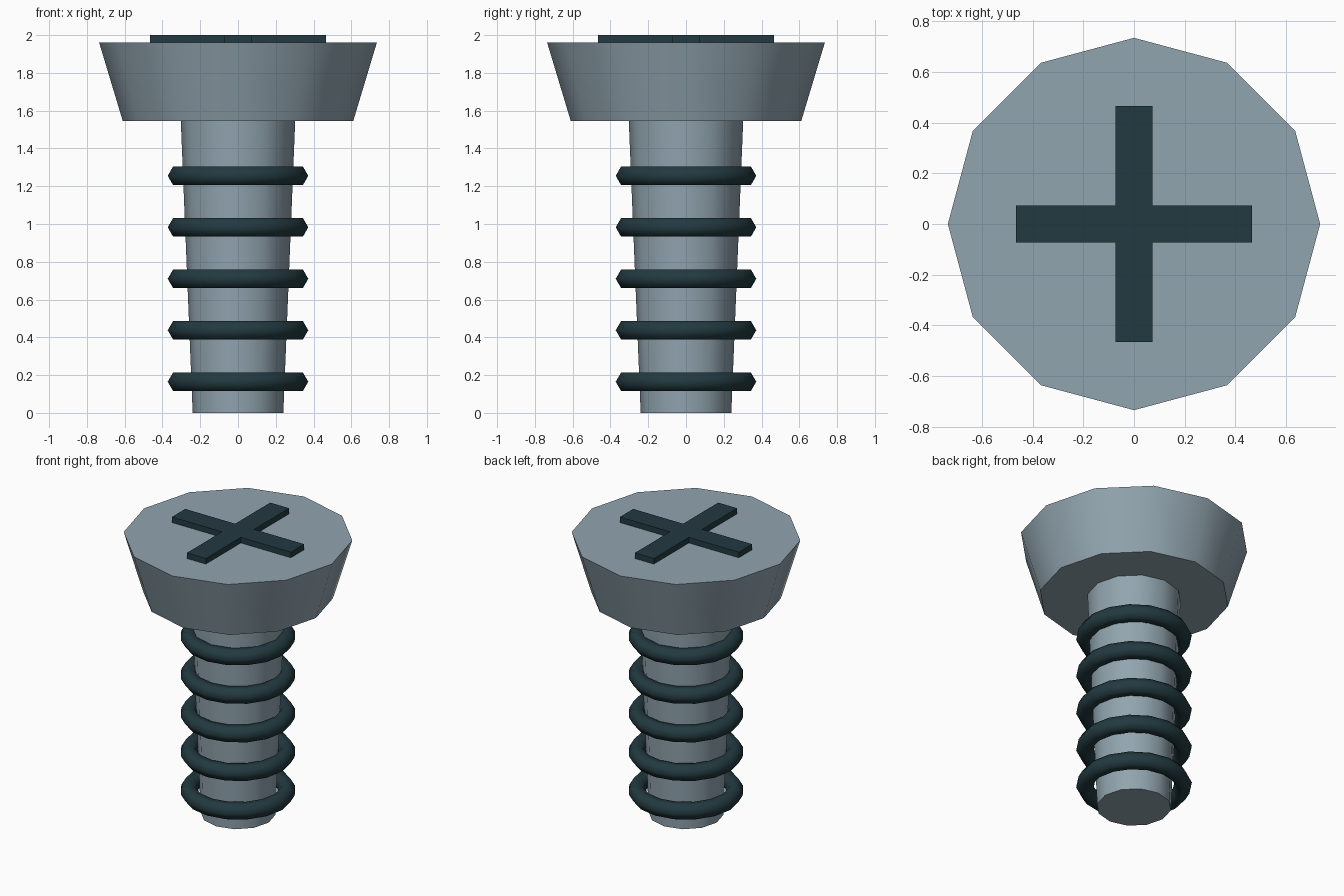
import bpy, math

if "Cube" in bpy.data.objects:
    bpy.data.objects.remove(bpy.data.objects["Cube"])


def material(name, rgb):
    m = bpy.data.materials.new(name)
    m.diffuse_color = (*rgb, 1.0)
    m.use_nodes = True
    m.node_tree.nodes["Principled BSDF"].inputs["Base Color"].default_value = m.diffuse_color
    return m


steel = material("steel_grey", (0.285, 0.375, 0.428))
dark = material("dark_teal", (0.016, 0.042, 0.051))


def finish(name, mat, smooth=None):
    ob = bpy.context.object
    ob.name = name
    ob.data.materials.append(mat)
    if smooth:
        bpy.ops.object.shade_smooth_by_angle(angle=math.radians(smooth))
    return ob


def tapered(name, r_bottom, r_top, z0, z1):
    bpy.ops.mesh.primitive_cone_add(vertices=12, radius1=r_bottom, radius2=r_top,
                                    depth=z1 - z0, location=(0, 0, (z0 + z1) / 2))
    return finish(name, steel, 40)


# Shank and flared head
tapered("shank", 0.24, 0.303, 0.0, 1.55)
tapered("head", 0.61, 0.735, 1.545, 1.96)

# Thread rings with hexagonal section
for i in range(5):
    bpy.ops.mesh.primitive_torus_add(major_segments=16, minor_segments=6,
                                     major_radius=0.315, minor_radius=0.057,
                                     location=(0, 0, 0.165 + i * 0.2725))
    finish(f"thread_ring_{i + 1}", dark, 80)

# Raised cross on the head
for name, sx, sy in (("cross_bar_x", 0.93, 0.148), ("cross_bar_y", 0.148, 0.93)):
    bpy.ops.mesh.primitive_cube_add(size=1, location=(0, 0, 1.975))
    bpy.context.object.scale = (sx, sy, 0.05)
    bpy.ops.object.transform_apply(location=False, rotation=False, scale=True)
    finish(name, dark)
